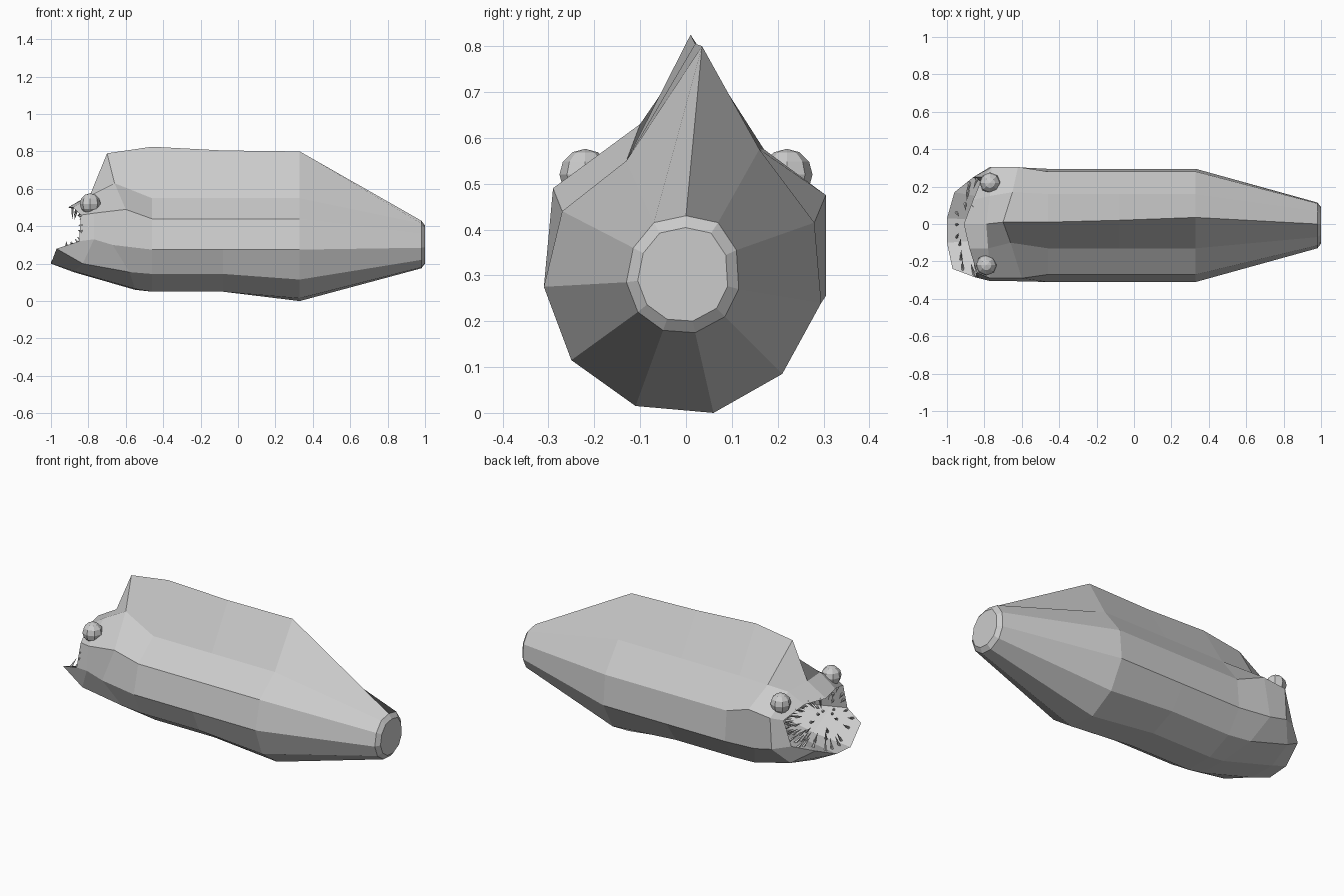
import bpy, bmesh, random
from mathutils import Vector

random.seed(4)
if "Cube" in bpy.data.objects:
    bpy.data.objects.remove(bpy.data.objects["Cube"], do_unlink=True)

GREY = (0.6, 0.6, 0.6, 1)
skin = bpy.data.materials.new("stone grey")
skin.diffuse_color = GREY
skin.use_nodes = True
skin.node_tree.nodes["Principled BSDF"].inputs["Base Color"].default_value = GREY


def finish(name, bm):
    mesh = bpy.data.meshes.new(name)
    bm.to_mesh(mesh)
    bm.free()
    mesh.materials.append(skin)
    obj = bpy.data.objects.new(name, mesh)
    bpy.context.collection.objects.link(obj)
    return obj


def ring(x, profile, lift=0.0):
    return [Vector((x, y, z + lift)) for y, z in profile]


def shrink(points, x, factor):
    """Copy of a ring, flattened onto x and scaled about its centre."""
    mid = sum(points, Vector()) / len(points)
    return [Vector((x, *(mid + (p - mid) * factor).yz)) for p in points]


def loft(bm, rings, cap_start=False, cap_end=False):
    rows = [[bm.verts.new(p) for p in r] for r in rings]
    for a, b in zip(rows, rows[1:]):
        for i in range(len(a)):
            j = (i + 1) % len(a)
            bm.faces.new((a[i], a[j], b[j], b[i]))
    if cap_start:
        bm.faces.new(rows[0][::-1])
    if cap_end:
        bm.faces.new(rows[-1])
    bmesh.ops.recalc_face_normals(bm, faces=bm.faces)


# Eleven-sided cross-sections, starting at the back ridge
tail_profile = [(0, .43), (.07, .415), (.11, .355), (.115, .27), (.085, .21), (.02, .175),
                (-.05, .18), (-.105, .22), (-.13, .285), (-.115, .36), (-.07, .415)]
rear_profile = [(.035, .8), (.16, .575), (.28, .415), (.295, .24), (.21, .085), (.06, 0),
                (-.11, .015), (-.25, .115), (-.31, .275), (-.27, .44), (-.13, .55)]
# The belly rises ahead of the rear section
front_profile = [(y, max(z, .05) + (.03 if .05 < z < .2 else 0)) for y, z in rear_profile]
front_profile[0] = (.01, .825)
middle_profile = [(.02, .805)] + front_profile[1:]

neck = [Vector(p) for p in (
    (-.7, .01, .79), (-.65, .17, .575), (-.62, .305, .475), (-.66, .305, .255),
    (-.6, .22, .125), (-.55, .06, .06), (-.55, -.11, .065), (-.58, -.25, .155),
    (-.67, -.305, .3), (-.6, -.29, .49), (-.66, -.1, .63))]
brow = [Vector(p) for p in (
    (-.79, 0, .57), (-.77, .15, .56), (-.76, .305, .46), (-.77, .305, .28),
    (-.84, .23, .19), (-.88, .06, .155), (-.88, -.11, .16), (-.83, -.26, .2),
    (-.77, -.305, .33), (-.77, -.29, .47), (-.78, -.13, .57))]
lip = [Vector(p) for p in (
    (-.91, 0, .5), (-.86, .13, .5), (-.81, .25, .44), (-.86, .25, .3),
    (-.96, .17, .27), (-1, .03, .21), (-1, -.1, .2), (-.97, -.24, .28),
    (-.85, -.285, .32), (-.84, -.26, .46), (-.88, -.13, .5))]
throat = [shrink(lip, -.77, .82), shrink(lip, -.62, .5)]

# Body, folding over the lips into the open mouth
tail = ring(.98, tail_profile)
bm = bmesh.new()
loft(bm, [shrink(tail, 1, .8), tail, ring(.33, rear_profile), ring(-.08, middle_profile),
          ring(-.46, front_profile), neck, brow, lip] + throat, True, True)
finish("body", bm)

# Eyes on the ends of the brow
for name, x, y in (("left_eye", -.79, -.22), ("right_eye", -.77, .22)):
    bm = bmesh.new()
    bmesh.ops.create_uvsphere(bm, u_segments=8, v_segments=6, radius=.056)
    bmesh.ops.translate(bm, verts=bm.verts, vec=(x, y, .52))
    finish(name, bm)

# Thin teeth scattered over the mouth lining, leaning inward and forward
bm = bmesh.new()
count = len(lip)
mouth_axis = Vector((-.85, 0, .38))
for outer, inner in zip([lip] + throat, throat):
    for i in range(count):
        j = (i + 1) % count
        for k in range(4):
            u, v = (k % 2 + random.uniform(.2, .8)) / 2, (k // 2 + random.uniform(.2, .8)) / 2
            base = outer[i].lerp(outer[j], u).lerp(inner[i].lerp(inner[j], u), v)
            lean = (mouth_axis - base).normalized() + Vector((-.3, 0, .1))
            made = bmesh.ops.create_cone(bm, cap_ends=True, segments=5, radius1=.009,
                                         radius2=.001, depth=.07)["verts"]
            bmesh.ops.rotate(bm, verts=made, matrix=lean.to_track_quat("Z", "Y").to_matrix())
            bmesh.ops.translate(bm, verts=made, vec=base + lean.normalized() * .025)
finish("teeth", bm)
